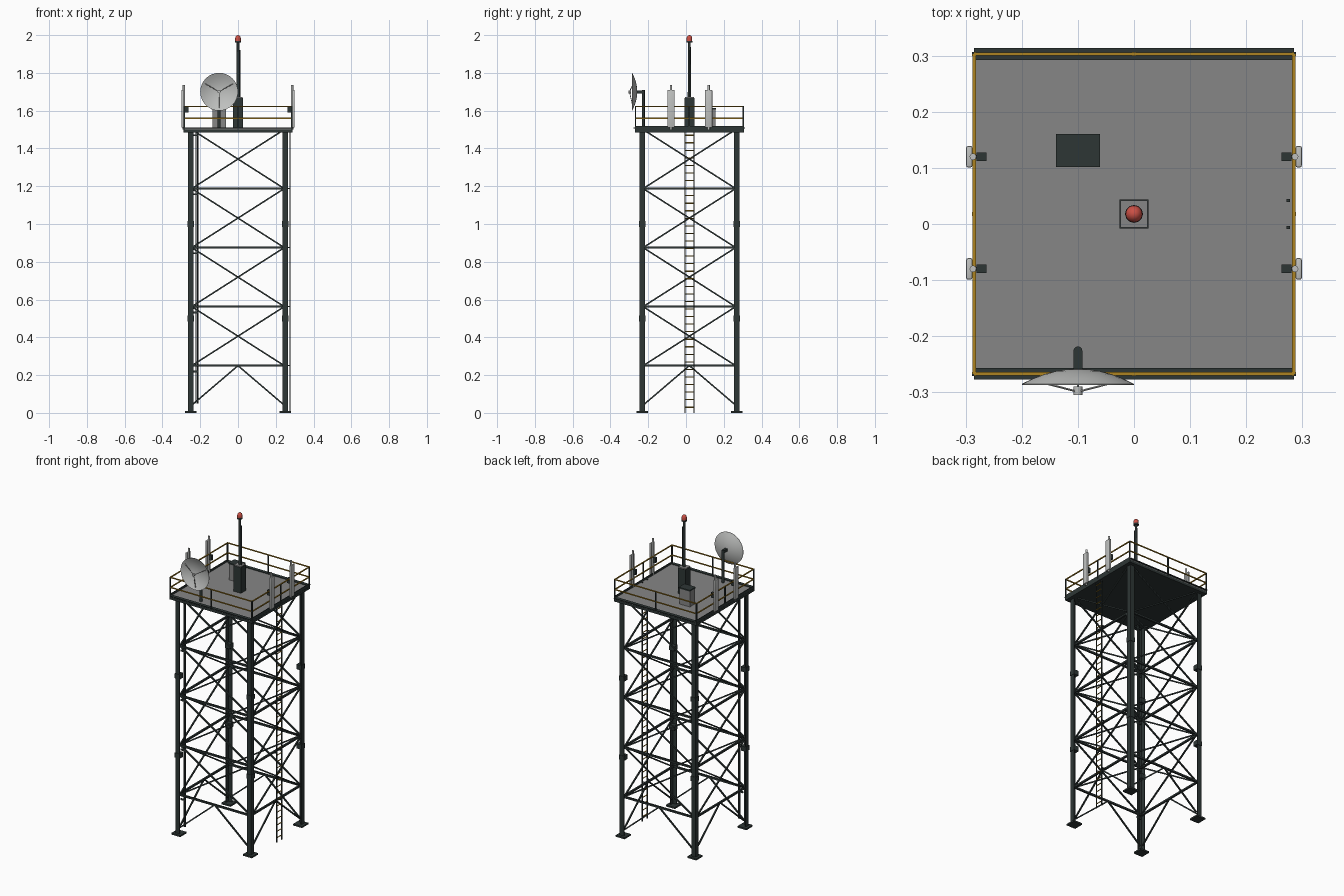
import bpy, bmesh, math
from mathutils import Vector, Matrix

if "Cube" in bpy.data.objects:
    bpy.data.objects.remove(bpy.data.objects["Cube"], do_unlink=True)

CY = 0.018          # tower axis in y
LEG = 0.25          # leg centre offset
EDGE = 0.285        # railing offset
FLOOR = 1.506
SIGNS = (-1, 1)


def material(name, colour, rough=0.6):
    m = bpy.data.materials.new(name)
    m.use_nodes = True
    m.diffuse_color = (*colour, 1)
    bsdf = m.node_tree.nodes["Principled BSDF"]
    bsdf.inputs["Base Color"].default_value = (*colour, 1)
    bsdf.inputs["Roughness"].default_value = rough
    return m


STEEL = material("dark steel", (0.027, 0.037, 0.036))
GREY = material("deck grey", (0.24, 0.24, 0.24))
AMBER = material("safety amber", (0.42, 0.23, 0.015))
PALE = material("pale grey", (0.52, 0.53, 0.52))
RED = material("beacon red", (0.6, 0.08, 0.06))


class Part:
    """Collects simple solids into one object."""

    def __init__(self):
        self.bm = bmesh.new()

    def box(self, centre, size, rot=None):
        m = Matrix.Translation(centre) @ (rot or Matrix()) @ Matrix.Diagonal((*size, 1))
        bmesh.ops.create_cube(self.bm, size=1, matrix=m)

    def span(self, lo, hi):
        lo, hi = Vector(lo), Vector(hi)
        self.box((lo + hi) / 2, hi - lo)

    def bar(self, a, b, w, d=None):
        a, b = Vector(a), Vector(b)
        rot = (b - a).to_track_quat('Z', 'Y').to_matrix().to_4x4()
        self.box((a + b) / 2, (w, d or w, (b - a).length), rot)

    def rod(self, a, b, r, r2=None, sides=12):
        a, b = Vector(a), Vector(b)
        rot = (b - a).to_track_quat('Z', 'Y').to_matrix().to_4x4()
        bmesh.ops.create_cone(self.bm, cap_ends=True, segments=sides, radius1=r,
                              radius2=r if r2 is None else r2, depth=(b - a).length,
                              matrix=Matrix.Translation((a + b) / 2) @ rot)

    def lathe(self, profile, origin, axis_rot, steps=32):
        m = Matrix.Translation(origin) @ axis_rot
        vs = [self.bm.verts.new(m @ Vector((r, 0, h))) for r, h in profile]
        es = [self.bm.edges.new(p) for p in zip(vs, vs[1:])]
        axis = m.to_3x3() @ Vector((0, 0, 1))
        bmesh.ops.spin(self.bm, geom=vs + es, cent=origin, axis=axis,
                       angle=math.tau, steps=steps)
        bmesh.ops.remove_doubles(self.bm, verts=self.bm.verts[:], dist=1e-5)
        bmesh.ops.recalc_face_normals(self.bm, faces=self.bm.faces[:])

    def done(self, name, mat, smooth=False):
        mesh = bpy.data.meshes.new(name)
        self.bm.to_mesh(mesh)
        self.bm.free()
        mesh.materials.append(mat)
        ob = bpy.data.objects.new(name, mesh)
        bpy.context.collection.objects.link(ob)
        if smooth:
            bpy.ops.object.select_all(action='DESELECT')
            ob.select_set(True)
            bpy.context.view_layer.objects.active = ob
            bpy.ops.object.shade_smooth_by_angle(angle=math.radians(40))
        return ob


def side_point(k, u, out, z):
    """Point on side k (quarter turns): u along the side, out from the axis."""
    v = Matrix.Rotation(k * math.pi / 2, 3, 'Z') @ Vector((u, -out, z))
    return v + Vector((0, CY, 0))


# Angle-iron legs with splice collars and foot plates
legs, collars, feet = Part(), Part(), Part()
for sx in SIGNS:
    for sy in SIGNS:
        x, y = sx * LEG, CY + sy * LEG
        legs.box((x, y + sy * 0.0125, 0.75), (0.03, 0.005, 1.5))
        legs.box((x + sx * 0.0125, y, 0.75), (0.005, 0.03, 1.5))
        feet.box((x, y, 0.005), (0.062, 0.062, 0.01))
        for z in (0.5, 1.0):
            collars.box((x, y, z), (0.035, 0.035, 0.03))
legs.done("legs", STEEL)
collars.done("leg_splices", STEEL)
feet.done("foot_plates", STEEL)

# Horizontal and diagonal bracing on the four sides
girts, braces = Part(), Part()
levels = [0.25 + 0.3125 * i for i in range(5)]
for k in range(4):
    for z in levels:
        girts.bar(side_point(k, -LEG, LEG, z), side_point(k, LEG, LEG, z), 0.011)
    for z0, z1 in zip(levels, levels[1:]):
        for s in SIGNS:
            out = LEG + s * 0.004
            braces.bar(side_point(k, -s * 0.245, out, z0),
                       side_point(k, s * 0.245, out, z1), 0.008)
    for s in SIGNS:
        braces.bar(side_point(k, s * 0.24, LEG, 0.045), side_point(k, 0, LEG, 0.25), 0.008)
girts.done("horizontal_braces", STEEL)
braces.done("diagonal_braces", STEEL)

# Access ladder on the +x side
rails, rungs = Part(), Part()
for s in SIGNS:
    rails.box((0.275, CY + s * 0.024, 0.755), (0.006, 0.005, 1.51))
    for z in levels:
        rails.bar((LEG, CY + s * 0.024, z), (0.275, CY + s * 0.024, z), 0.005)
for i in range(37):
    z = 0.03 + i * 0.04
    rungs.rod((0.275, CY - 0.023, z), (0.275, CY + 0.023, z), 0.003, sides=6)
rails.done("ladder_rails", STEEL)
rungs.done("ladder_rungs", AMBER)

# Cable run beside one leg
cables = Part()
for x in (-0.222, -0.213):
    cables.rod((x, -0.222, 0.05), (x, -0.222, 1.49), 0.0035, sides=8)
for z in levels:
    cables.box((-0.225, -0.224, z - 0.03), (0.034, 0.006, 0.01))
cables.done("cable_run", STEEL)

# Platform: frame, floor plate and toe boards
frame, floor, toes = Part(), Part(), Part()
frame.box((0, CY, 1.4925), (0.576, 0.576, 0.015))
floor.box((0, CY, 1.503), (0.572, 0.572, 0.006))
for k in range(4):
    toes.bar(side_point(k, -EDGE, EDGE, 1.5085), side_point(k, EDGE, EDGE, 1.5085),
             0.004 if k % 2 else 0.021, 0.021 if k % 2 else 0.004)
frame.done("platform_frame", STEEL)
floor.done("platform_floor", GREY)
toes.done("toe_boards", STEEL)

# Guard rails
posts, guards = Part(), Part()
for k in range(4):
    for u in (-EDGE, 0):
        posts.bar(side_point(k, u, EDGE, 1.5), side_point(k, u, EDGE, 1.625), 0.007)
    for z in (1.56, 1.623):
        guards.bar(side_point(k, -EDGE, EDGE, z), side_point(k, EDGE, EDGE, z), 0.006)
posts.done("railing_posts", STEEL)
guards.done("guard_rails", AMBER)

# Panel antennas with poles and radio units
panels, poles, radios = Part(), Part(), Part()
for sx in SIGNS:
    for y in (-0.08, 0.12):
        panels.box((sx * 0.2935, y, 1.61), (0.011, 0.038, 0.2))
        poles.rod((sx * 0.287, y, 1.5), (sx * 0.287, y, 1.735), 0.006)
        radios.box((sx * 0.272, y, 1.605), (0.018, 0.015, 0.032))
        radios.bar((sx * 0.272, y, 1.605), (sx * 0.287, y, 1.605), 0.006)
bmesh.ops.bevel(panels.bm, geom=panels.bm.edges[:], offset=0.003, segments=2,
                affect='EDGES', profile=0.5)
panels.done("panel_antennas", PALE, True)
poles.done("antenna_poles", PALE, True)
radios.done("radio_units", STEEL)

# Equipment cabinet
cabinet, lid = Part(), Part()
cabinet.span((-0.136, 0.104, FLOOR), (-0.064, 0.156, 1.605))
lid.span((-0.139, 0.102, 1.605), (-0.061, 0.16, 1.613))
cabinet.done("equipment_cabinet", GREY)
lid.done("cabinet_lid", STEEL)

# Mast with pedestal, feeder line and beacon
pedestal, cap, mast, beacon = Part(), Part(), Part(), Part()
pedestal.span((-0.026, CY - 0.026, FLOOR), (0.026, CY + 0.026, 1.668))
cap.box((0, CY, 1.67), (0.048, 0.048, 0.006))
mast.rod((0, CY, 1.66), (0, CY, 1.96), 0.009, 0.007)
mast.rod((0.011, CY, 1.66), (0.011, CY, 1.92), 0.003, sides=8)
mast.rod((0, CY, 1.96), (0, CY, 1.97), 0.016)
beacon.lathe([(0, 0), (0.015, 0), (0.015, 0.014), (0.013, 0.023), (0.007, 0.029), (0, 0.031)],
             (0, CY, 1.969), Matrix(), 20)
pedestal.done("mast_pedestal", STEEL)
cap.done("pedestal_cap", GREY)
mast.done("mast", STEEL, True)
beacon.done("beacon", RED, True)

# Dish antenna facing the front, with feed and support
DX, DZ = -0.1, 1.7
dish, feed, mount = Part(), Part(), Part()
bowl = [(0.1 * t, 0.027 * t * t) for t in (0, 0.2, 0.4, 0.6, 0.8, 1)]
shell = bowl + [(r, h + 0.002) for r, h in reversed(bowl)]
dish.lathe(shell, (DX, -0.258, DZ), Matrix.Rotation(math.pi / 2, 4, 'X'), 32)
for a in (30, 150, 270):
    c, s = math.cos(math.radians(a)), math.sin(math.radians(a))
    feed.rod((DX + 0.085 * c, -0.28, DZ + 0.085 * s), (DX, -0.299, DZ), 0.002, sides=6)
feed.rod((DX, -0.29, DZ), (DX, -0.305, DZ), 0.008)
mount.rod((DX, -0.226, FLOOR), (DX, -0.226, DZ + 0.01), 0.008)
mount.span((DX - 0.008, -0.26, DZ - 0.008), (DX + 0.008, -0.226, DZ + 0.008))
dish.done("dish", PALE, True)
feed.done("dish_feed", PALE, True)
mount.done("dish_mount", STEEL, True)
